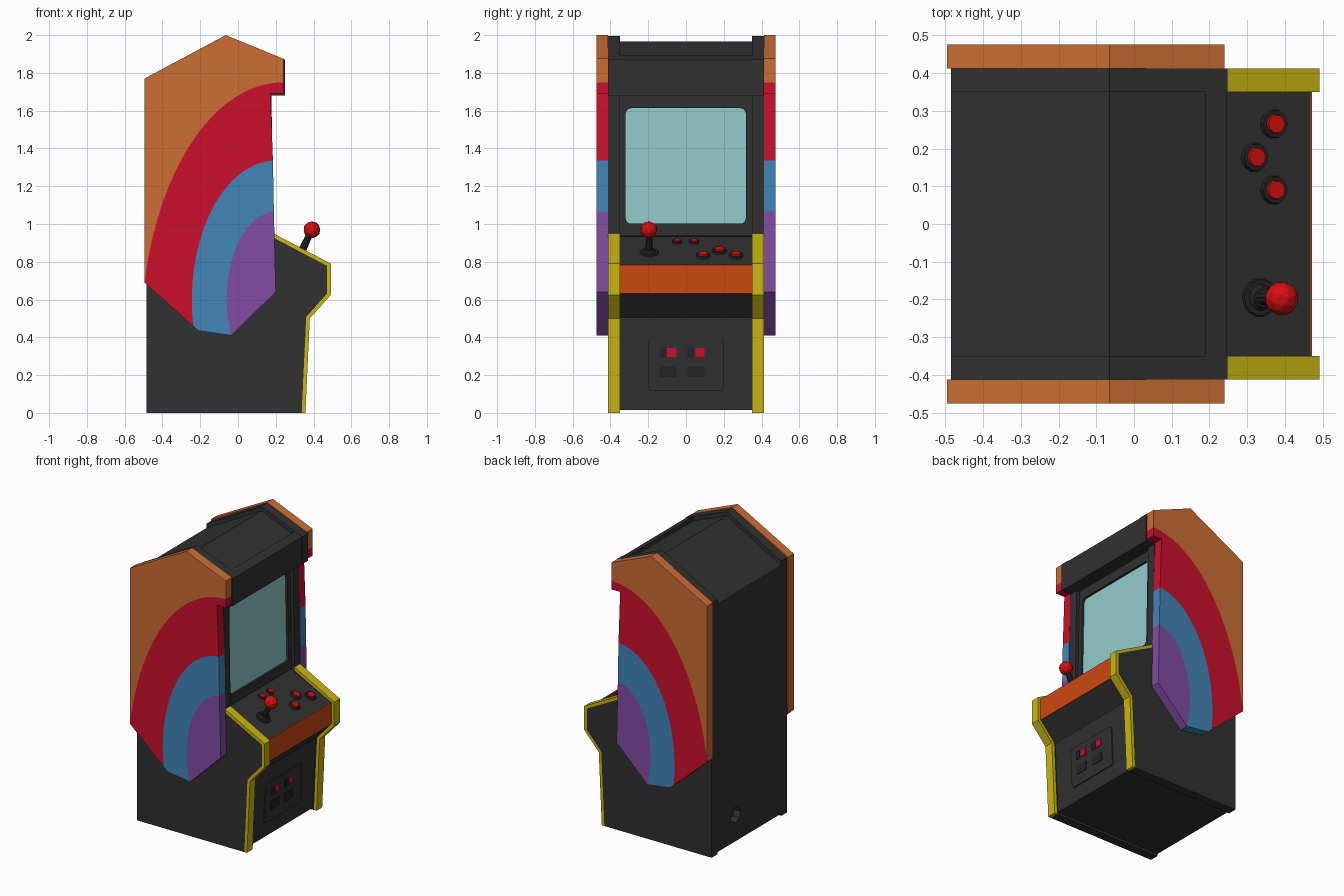
import bpy, bmesh, math
from mathutils import Matrix, Vector

if "Cube" in bpy.data.objects:
    bpy.data.objects.remove(bpy.data.objects["Cube"])


def material(name, rgb):
    m = bpy.data.materials.new(name)
    lin = [(c / 255 / 12.92) if c < 11 else ((c / 255 + 0.055) / 1.055) ** 2.4 for c in rgb]
    m.diffuse_color = (*lin, 1)
    m.use_nodes = True
    m.node_tree.nodes["Principled BSDF"].inputs["Base Color"].default_value = m.diffuse_color
    return m


BLACK = material("cabinet_black", (49, 49, 49))
ORANGE = material("art_orange", (204, 110, 52))
RED = material("art_red", (204, 16, 44))
BLUE = material("art_blue", (66, 133, 184))
PURPLE = material("art_purple", (130, 76, 162))
YELLOW = material("trim_yellow", (202, 182, 18))
GLASS = material("screen_glass", (147, 203, 204))
STRIPE = material("stripe_orange", (204, 72, 16))
BUTTON = material("control_red", (215, 14, 14))
DARK = material("fitting_dark", (36, 36, 36))


def finish(name, bm, mats):
    bmesh.ops.recalc_face_normals(bm, faces=bm.faces)
    me = bpy.data.meshes.new(name)
    bm.to_mesh(me)
    bm.free()
    for m in mats:
        me.materials.append(m)
    ob = bpy.data.objects.new(name, me)
    bpy.context.collection.objects.link(ob)
    return ob


def plate(name, polys, y0, y1):
    """Solid slab from adjoining side-view (x, z) polygons, one material each."""
    bm, verts = bmesh.new(), {}

    def vert(p, y):
        key = (round(p[0], 4), round(p[1], 4), y)
        if key not in verts:
            verts[key] = bm.verts.new((p[0], y, p[1]))
        return verts[key]

    def edges(pts):
        return [(tuple(round(c, 4) for c in a), tuple(round(c, 4) for c in b))
                for a, b in zip(pts, pts[1:] + pts[:1])]

    every = {e for pts, _ in polys for e in edges(pts)}
    for i, (pts, _) in enumerate(polys):
        faces = [[vert(p, y) for p in pts] for y in (y0, y1)]
        faces += [[vert(a, y0), vert(b, y0), vert(b, y1), vert(a, y1)]
                  for a, b in edges(pts) if (b, a) not in every]
        for f in faces:
            bm.faces.new(f).material_index = i
    return finish(name, bm, [m for _, m in polys])


def frame(p0, p1):
    """Matrix for a sloped panel: local x = width (y), local y = up the slope, z = outward."""
    d = Vector((p1[0] - p0[0], 0, p1[1] - p0[1])).normalized()
    m = Matrix(((0, d.x, d.z), (1, 0, 0), (0, d.z, -d.x))).to_4x4()
    m.translation = (p0[0], 0, p0[1])
    return m


def rounded(u0, u1, v0, v1, r, n=4):
    pts = []
    for k, (cu, cv) in enumerate(((u1 - r, v1 - r), (u0 + r, v1 - r), (u0 + r, v0 + r), (u1 - r, v0 + r))):
        for j in range(n + 1):
            t = math.pi / 2 * (k + j / n)
            pts.append((cu + r * math.cos(t), cv + r * math.sin(t)))
    return pts


def tile(name, mat, fr, rect, r, w0, w1, hole=None):
    """Rounded tile on a sloped panel, or a ring when a hole outline is given."""
    bm = bmesh.new()
    loops = [[bm.verts.new(fr @ Vector((u, v, w))) for u, v in pts]
             for pts in ([rounded(*rect, r)] + ([hole] if hole else [])) for w in (w0, w1)]
    n = len(loops[0])

    def bridge(a, b):
        for i in range(n):
            j = (i + 1) % n
            bm.faces.new((a[i], a[j], b[j], b[i]))

    bridge(loops[0], loops[1])
    if hole:
        bridge(loops[2], loops[3])
        bridge(loops[0], loops[2])
        bridge(loops[1], loops[3])
    else:
        bm.faces.new(loops[0])
        bm.faces.new(loops[1])
    return finish(name, bm, [mat])


def peg(name, mat, fr, u, v, w0, w1, r0, r1, sides=10):
    bm = bmesh.new()
    bmesh.ops.create_cone(bm, cap_ends=True, segments=sides, radius1=r0, radius2=r1, depth=w1 - w0,
                          matrix=fr @ Matrix.Translation((u, v, (w0 + w1) / 2)))
    return finish(name, bm, [mat])


def arc(cx, cz, a, b, start, end, n=20):
    """Elliptical arc running through both end points."""
    (t0, r0), (t1, r1) = [(math.atan2((z - cz) / b, (x - cx) / a) % math.tau,
                           math.hypot((x - cx) / a, (z - cz) / b)) for x, z in (start, end)]
    pts = []
    for i in range(n + 1):
        t, r = t0 + (t1 - t0) * i / n, r0 + (r1 - r0) * i / n
        pts.append((cx + a * r * math.cos(t), cz + b * r * math.sin(t)))
    return pts


# Cabinet walls with yellow edge trim, and the banded art panels outside them
trim_in = [(.337, 0), (.361, .508), (.472, .633), (.472, .778), (.188, .927)]
trim_out = [(.357, 0), (.38, .5), (.492, .625), (.492, .79), (.188, .95)]
wall = [(-.485, 0)] + trim_in + [(.177, 1.68), (.248, 1.68), (.248, 1.87), (-.065, 1.995), (-.485, 1.765)]
outer = arc(.24, .4, .75, 1.35, (.24, 1.75), (-.495, .69))
middle = arc(.2, .6, .44, .735, (.185, 1.335), (-.237, .459))
inner = arc(.2, .6, .265, .465, (.19, 1.065), (-.035, .41))
art = [([(.24, 1.875), (-.065, 2.0), (-.495, 1.77)] + outer[::-1], ORANGE),
       (outer + middle[::-1] + [(.172, 1.69), (.24, 1.69)], RED),
       (middle + [(-.21, .435)] + inner[::-1], BLUE),
       (inner + [(.2, .64)], PURPLE)]
for side, s in (("left", -1), ("right", 1)):
    plate(side + "_wall", [(wall, BLACK), (trim_out + trim_in[::-1], YELLOW)], s * .35, s * .412)
    plate(side + "_art_panel", art, s * .412, s * .475)

# Inner body: kick panel, control deck, screen back, marquee and roof
body = plate("cabinet_body", [([
    (-.485, .015), (.33, .015), (.352, .505), (.468, .632), (.468, .783), (.15, .935), (.135, 1.68),
    (.246, 1.68), (.246, 1.868), (.19, 1.891), (.19, 1.863), (-.065, 1.965), (-.485, 1.735)], BLACK)], -.35, .35)

# Cable hole in the back
hole_cutter = peg("cable_hole_cutter", DARK, frame((-.485, .2), (-.485, 0)), .15, 0, -.05, .05, .055, .055, 8)
hole_cutter.hide_render = True
cut = body.modifiers.new("cable_hole", 'BOOLEAN')
cut.operation, cut.object, cut.solver = 'DIFFERENCE', hole_cutter, 'EXACT'

# Screen and its bezel
screen = frame((.15, .935), (.135, 1.68))
glass = (-.32, .317, .066, .678)
tile("screen_glass", GLASS, screen, (-.335, .335, .05, .69), .03, -.005, .003)
tile("screen_bezel", BLACK, screen, (-.35, .35, 0, .745), .0005, -.002, .018, rounded(*glass, .03))

# Orange stripe on the deck front
tile("deck_stripe", STRIPE, frame((.468, .632), (.468, .783)), (-.35, .35, 0, .151), .0005, -.003, .003)

# Controls on the deck
deck = frame((.468, .783), (.15, .935))
up = lambda x: (.468 - x) / .902
for i, (x, y, r) in enumerate([(.37, .265, .03), (.319, .177, .03), (.37, .09, .03),
                               (.215, -.047, .021), (.215, .043, .021)]):
    peg(f"button_collar_{i}", DARK, deck, y, up(x), -.003, r * .4, r * 1.35, r * 1.2)
    peg(f"button_cap_{i}", BUTTON, deck, y, up(x), 0, r * .65, r, r * .8)
jx = up(.333)
peg("joystick_base", DARK, deck, -.195, jx, -.003, .008, .052, .048, 14)
peg("joystick_boot", DARK, deck, -.195, jx, .006, .022, .036, .026, 12)
peg("joystick_shaft", DARK, deck, -.195, jx, .01, .125, .021, .016)
bm = bmesh.new()
bmesh.ops.create_icosphere(bm, subdivisions=2, radius=.045, matrix=deck @ Matrix.Translation((-.197, jx, .135)))
finish("joystick_ball", bm, [BUTTON])

# Coin door with slots and return flaps
kick = frame((.33, .015), (.352, .505))
tile("coin_door", BLACK, kick, (-.198, .198, .102, .377), .018, -.003, .008)
for i, u in enumerate((-.141, .009)):
    tile(f"coin_slot_{i}", DARK, kick, (u, u + .035, .28, .332), .002, 0, .014)
    tile(f"coin_light_{i}", RED, kick, (u + .04, u + .09, .282, .33), .002, 0, .014)
    tile(f"coin_return_{i}", DARK, kick, (u, u + .09, .175, .235), .003, 0, .013)
